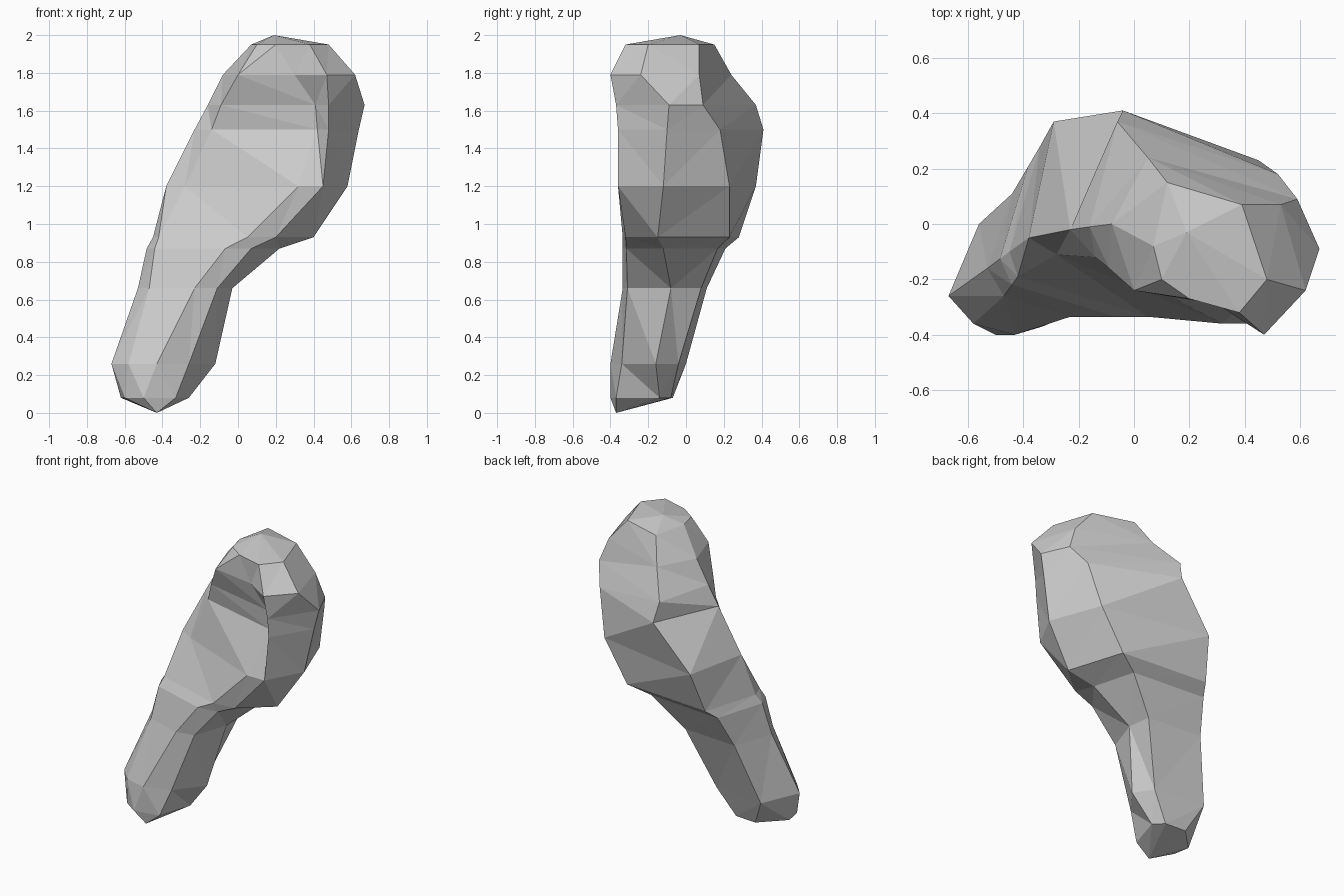
import bpy
import bmesh
from mathutils import Vector

if "Cube" in bpy.data.objects:
    bpy.data.objects.remove(bpy.data.objects["Cube"])

# Cross-sections: height, then (x, y) for front-left, front, front-right,
# right, back-right, back-left and left corners
SECTIONS = [
    (0.08, (-.60, -.33), (-.50, -.40), (-.33, -.37), (-.26, -.14), (-.32, -.08), (-.47, -.07), (-.62, -.22)),
    (0.26, (-.58, -.36), (-.43, -.40), (-.26, -.34), (-.12, -.16), (-.20, -.04), (-.56, .00), (-.67, -.26)),
    (0.66, (-.47, -.26), (-.23, -.335), (-.11, -.31), (-.03, -.08), (-.05, .08), (-.44, .11), (-.53, -.16)),
    (0.93, (-.42, -.19), (.05, -.335), (.20, -.32), (.40, -.15), (.28, .23), (-.34, .28), (-.45, -.10)),
    (1.20, (-.28, -.11), (.32, -.36), (.45, -.36), (.58, -.12), (.45, .23), (-.29, .37), (-.38, -.05)),
    (1.50, (-.14, -.12), (.42, -.26), (.48, -.36), (.64, -.10), (.52, .18), (-.04, .41), (-.23, -.02)),
    (1.63, (-.09, -.16), (.41, -.27), (.48, -.37), (.67, -.09), (.59, .09), (-.06, .37), (-.16, -.01)),
    (1.79, (.00, -.24), (.30, -.29), (.47, -.40), (.62, -.24), (.53, .07), (.05, .24), (-.08, .00)),
    (1.95, (.10, -.20), (.20, -.27), (.38, -.32), (.48, -.20), (.39, .07), (.12, .15), (.07, -.08)),
]

outlines = [[Vector((x, y, s[0])) for x, y in s[1:]] for s in SECTIONS]

# Undercut below the bulge: a tucked-in blend of the neck and shelf sections
undercut = [a.lerp(b, .58) for a, b in zip(outlines[2], outlines[3])]
for p in undercut:
    p.z = .87
outlines.insert(3, undercut)

bm = bmesh.new()
rings = [[bm.verts.new(p) for p in outline] for outline in outlines]
foot = bm.verts.new((-.43, -.37, 0))
crown = bm.verts.new((.19, -.03, 2))
n = len(rings[0])

# Sides, splitting each quad along its shorter diagonal
for lo, hi in zip(rings, rings[1:]):
    for i in range(n):
        a, b, c, d = lo[i], lo[(i + 1) % n], hi[(i + 1) % n], hi[i]
        if (a.co - c.co).length < (b.co - d.co).length:
            tris = ((a, b, c), (a, c, d))
        else:
            tris = ((a, b, d), (b, c, d))
        for t in tris:
            bm.faces.new(t)

# Faceted ends
for i in range(n):
    j = (i + 1) % n
    bm.faces.new((rings[0][j], rings[0][i], foot))
    bm.faces.new((rings[-1][i], rings[-1][j], crown))

bmesh.ops.recalc_face_normals(bm, faces=bm.faces[:])
mesh = bpy.data.meshes.new("leaning_rock")
bm.to_mesh(mesh)
bm.free()
bpy.context.collection.objects.link(bpy.data.objects.new("leaning_rock", mesh))
